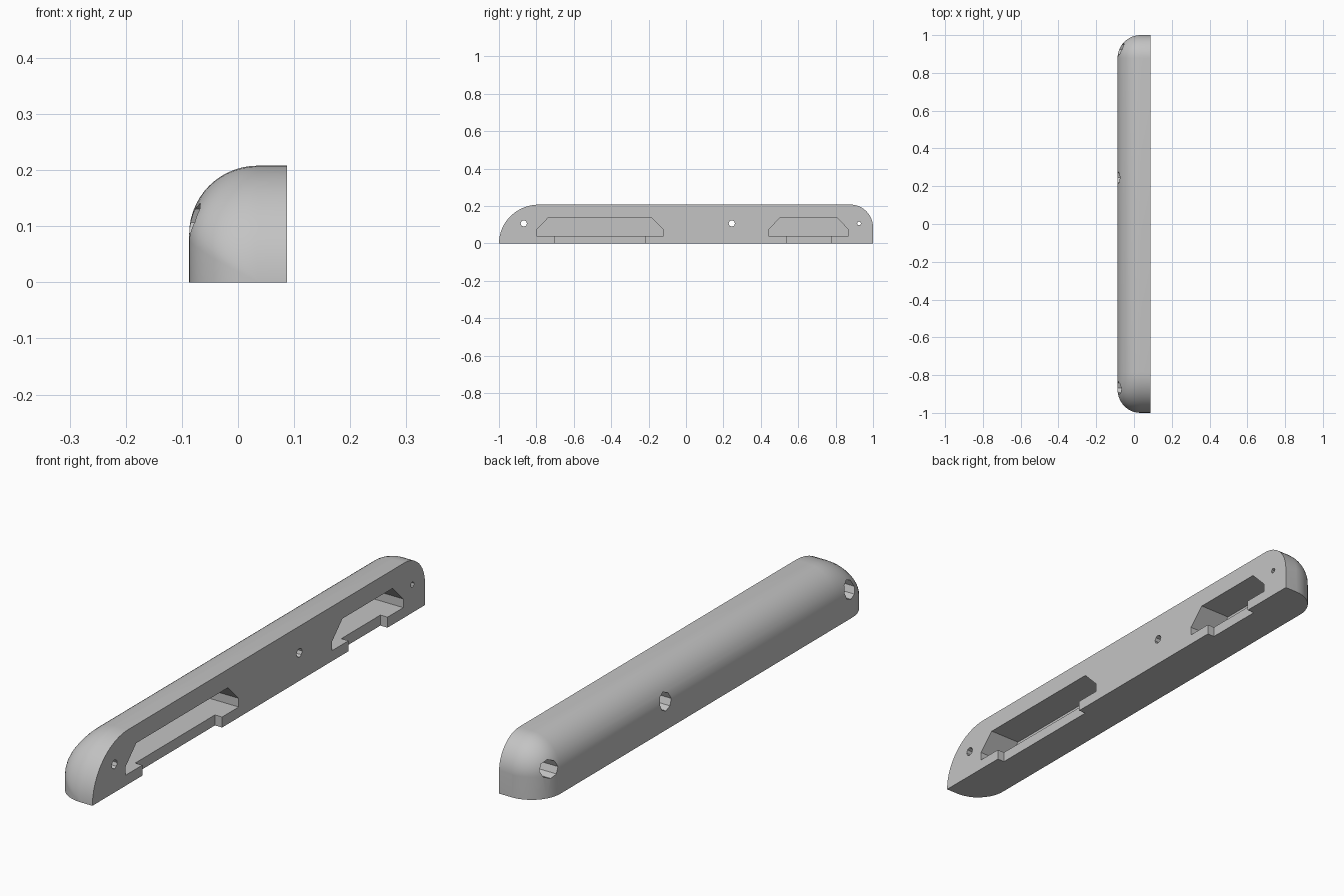
import bpy, bmesh, math

if "Cube" in bpy.data.objects:
    bpy.data.objects.remove(bpy.data.objects["Cube"], do_unlink=True)

HALF_W, HEIGHT, R = 0.087, 0.208, 0.122   # half width, height, edge rounding
NOSE = 0.215                              # long rounding of the front end
ARC, STEPS = 14, 12

grey = bpy.data.materials.new("plain_grey")
grey.use_nodes = True
color = (0.55, 0.55, 0.55, 1)
grey.diffuse_color = color
grey.node_tree.nodes["Principled BSDF"].inputs["Base Color"].default_value = color


def make_object(name, bm):
    bmesh.ops.recalc_face_normals(bm, faces=bm.faces[:])
    mesh = bpy.data.meshes.new(name)
    bm.to_mesh(mesh)
    bm.free()
    mesh.materials.append(grey)
    obj = bpy.data.objects.new(name, mesh)
    bpy.context.collection.objects.link(obj)
    return obj


def loft(name, rings):
    """Skin a closed solid through rings of equal point count."""
    bm = bmesh.new()
    loops = [[bm.verts.new(p) for p in ring] for ring in rings]
    n = len(loops[0])
    for a, b in zip(loops, loops[1:]):
        for i in range(n):
            j = (i + 1) % n
            bm.faces.new((a[i], a[j], b[j], b[i]))
    bm.faces.new(loops[0])
    bm.faces.new(loops[-1])
    return make_object(name, bm)


def section(y, r, scale, rx=None):
    """Cross-section with one rounded upper corner."""
    rx = r if rx is None else rx
    cx, cz = R - HALF_W, HEIGHT - R
    pts = [(HALF_W, 0), (cx - rx, 0)]
    for i in range(ARC + 1):
        a = math.pi / 2 * i / ARC
        pts.append((cx - rx * math.cos(a), (cz + r * math.sin(a)) * scale))
    pts.append((HALF_W, (cz + r) * scale))
    return [(x, y, z) for x, z in pts]


def prism(name, outline, x0, x1):
    return loft(name, [[(x, y, z) for y, z in outline] for x in (x0, x1)])


def circle(y, z, r, sides):
    return [(y + r * math.cos(2 * math.pi * i / sides),
             z + r * math.sin(2 * math.pi * i / sides)) for i in range(sides)]


# Body: long nose at the front, ball-rounded corner at the back
rings = []
for i in range(STEPS, -1, -1):
    a = math.radians(88.5) * i / STEPS
    y = -1 + NOSE * (1 - math.sin(a) / math.sin(math.radians(88.5)))
    s = max(0, (R - 1 - y) / R)
    rx = max(0.002, R * math.sqrt(max(0, 1 - s * s)))
    rings.append(section(y, R, math.cos(a), rx))
for i in range(STEPS + 1):
    a = math.pi / 2 * i / STEPS
    rings.append(section(1 - R + R * math.sin(a), max(0.002, R * math.cos(a)), 1))
body = loft("rounded_rail_body", rings)

# Pockets in the flat side, each with a shallow notch through the bottom edge
cutters = []
for y0, y1, n0, n1 in ((-0.8, -0.12, -0.7, -0.22), (0.44, 0.87, 0.54, 0.775)):
    c, low, mid, top = 0.064, 0.04, 0.073, 0.138
    outline = [(y0, low), (y1, low), (y1, mid), (y1 - c, top), (y0 + c, top), (y0, mid)]
    cutters.append(prism("pocket_cutter", outline, -0.043, 0.12))
    notch = [(n0, -0.05), (n1, -0.05), (n1, 0.06), (n0, 0.06)]
    cutters.append(prism("notch_cutter", notch, HALF_W - 0.03, 0.11))

# Screw holes: wide bore from the rounded side, narrow hole through the flat side
for y, r in ((-0.867, 0.017), (0.245, 0.017), (0.925, 0.01)):
    cutters.append(prism("bore_cutter", circle(y, 0.107, 0.034, 8), -0.2, 0.03))
    cutters.append(prism("screw_cutter", circle(y, 0.107, r, 8), -0.1, 0.2))

bpy.context.view_layer.objects.active = body
for cutter in cutters:
    cutter.hide_render = True
    mod = body.modifiers.new("cut", 'BOOLEAN')
    mod.operation, mod.solver, mod.object = 'DIFFERENCE', 'EXACT', cutter
    bpy.ops.object.modifier_apply(modifier=mod.name)
    bpy.data.objects.remove(cutter, do_unlink=True)

bpy.ops.object.select_all(action='DESELECT')
body.select_set(True)
bpy.ops.object.shade_smooth_by_angle(angle=math.radians(30))
